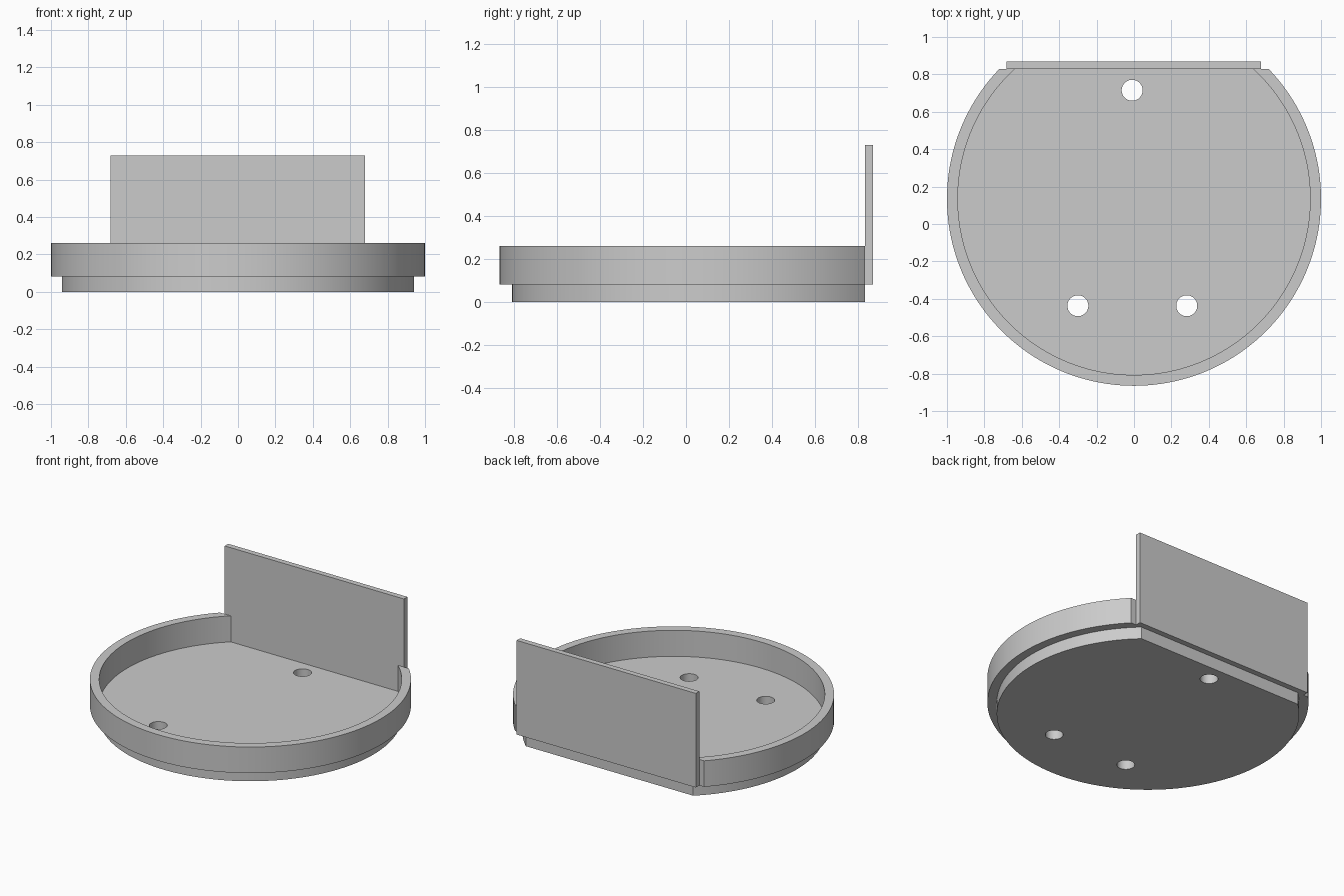
import bpy
import bmesh
from math import asin, cos, sin, pi, radians

if "Cube" in bpy.data.objects:
    bpy.data.objects.remove(bpy.data.objects["Cube"], do_unlink=True)

CENTRE_Y = 0.135       # centre of the round tray
CUT_Y = 0.83           # flat side at the back
RIM_R, BASE_R = 1.0, 0.942
FLOOR_Z, RIM_Z, PLATE_Z = 0.083, 0.262, 0.73
HOLE_R = 0.056
HOLES = [(-0.01, 0.715), (-0.3, -0.437), (0.282, -0.437)]

grey = bpy.data.materials.new("plain grey")
grey.use_nodes = True
colour = (0.6, 0.6, 0.6, 1)
grey.diffuse_color = colour
grey.node_tree.nodes["Principled BSDF"].inputs["Base Color"].default_value = colour


def cut_arc(radius, steps=128):
    """Arc around the front, from the left end of the flat cut to the right end."""
    start = asin((CUT_Y - CENTRE_Y) / radius)
    sweep = pi + 2 * start
    return [(radius * cos(start - sweep * i / steps),
             CENTRE_Y + radius * sin(start - sweep * i / steps))
            for i in range(steps + 1)]


def circle(x, y, radius, steps=40):
    return [(x + radius * cos(2 * pi * i / steps), y + radius * sin(2 * pi * i / steps))
            for i in range(steps)]


def extrude(name, outlines, z0, z1):
    """Extrude closed outlines; outlines inside another become holes."""
    curve = bpy.data.curves.new(name, "CURVE")
    curve.dimensions = "2D"
    curve.fill_mode = "BOTH"
    curve.extrude = (z1 - z0) / 2
    for points in outlines:
        spline = curve.splines.new("POLY")
        spline.points.add(len(points) - 1)
        for p, (x, y) in zip(spline.points, points):
            p.co = (x, y, 0, 1)
        spline.use_cyclic_u = True
    temp = bpy.data.objects.new(name + " outline", curve)
    bpy.context.collection.objects.link(temp)
    bpy.context.view_layer.update()
    mesh = bpy.data.meshes.new_from_object(
        temp.evaluated_get(bpy.context.evaluated_depsgraph_get()))
    bpy.data.objects.remove(temp, do_unlink=True)

    # Weld the caps to the walls and set the part at its height
    bm = bmesh.new()
    bm.from_mesh(mesh)
    bmesh.ops.remove_doubles(bm, verts=bm.verts, dist=0.0001)
    bmesh.ops.translate(bm, verts=bm.verts, vec=(0, 0, (z0 + z1) / 2))
    bmesh.ops.recalc_face_normals(bm, faces=bm.faces)
    bm.to_mesh(mesh)
    bm.free()
    mesh.materials.clear()
    mesh.materials.append(grey)

    obj = bpy.data.objects.new(name, mesh)
    bpy.context.collection.objects.link(obj)
    bpy.ops.object.select_all(action="DESELECT")
    obj.select_set(True)
    bpy.context.view_layer.objects.active = obj
    bpy.ops.object.shade_smooth_by_angle(angle=radians(30))
    return obj


# Floor disc with a flat back and three screw holes
extrude("tray_base", [cut_arc(BASE_R)] + [circle(x, y, HOLE_R) for x, y in HOLES],
        0, FLOOR_Z)

# Raised rim, open at the back
extrude("tray_rim", [cut_arc(RIM_R) + cut_arc(BASE_R)[::-1]], FLOOR_Z, RIM_Z)

# Upright plate closing the flat side
extrude("back_plate", [[(-0.682, CUT_Y), (0.68, CUT_Y), (0.68, 0.868), (-0.682, 0.868)]],
        FLOOR_Z, PLATE_Z)
